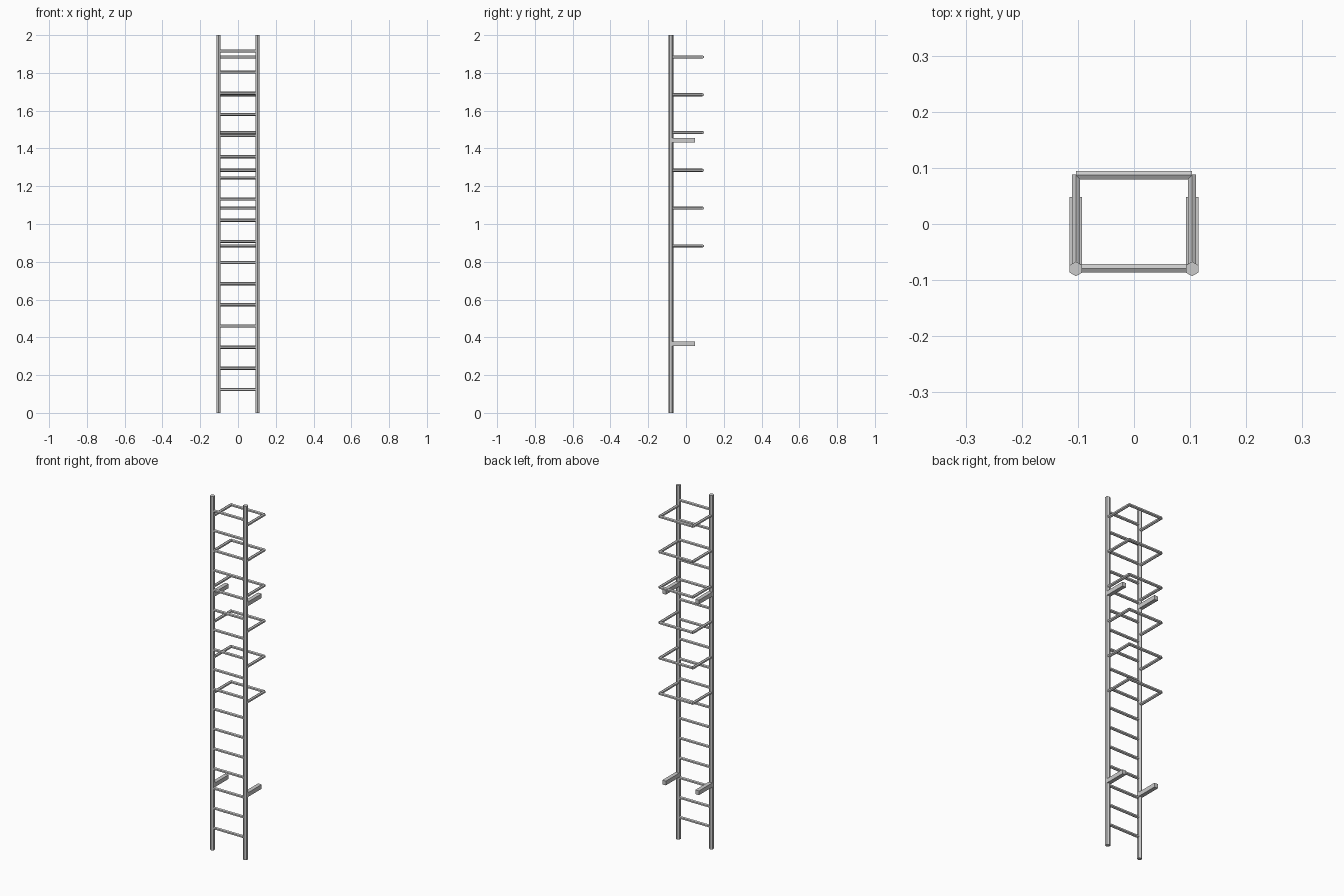
import bpy
from mathutils import Vector

if "Cube" in bpy.data.objects:
    bpy.data.objects.remove(bpy.data.objects["Cube"])

RAIL_X, RAIL_Y, BACK_Y = 0.1035, -0.080, 0.087
BAR_R = 0.0085


def hex_bar(name, a, b, radius):
    """Six-sided bar between two points; horizontal bars keep an edge on top."""
    a, b = Vector(a), Vector(b)
    d = b - a
    bpy.ops.mesh.primitive_cylinder_add(vertices=6, radius=radius, depth=d.length,
                                        location=(a + b) / 2)
    ob = bpy.context.object
    ob.name = name
    ob.rotation_euler = d.to_track_quat('Z', 'Y').to_euler()
    return ob


def box(name, lo, hi):
    lo, hi = Vector(lo), Vector(hi)
    bpy.ops.mesh.primitive_cube_add(size=1, location=(lo + hi) / 2)
    ob = bpy.context.object
    ob.name = name
    ob.scale = hi - lo
    return ob


# Upright side rails and the wall brackets attached to them
for side, s in (("left", -1), ("right", 1)):
    x = s * RAIL_X
    hex_bar(f"{side}_rail", (x, RAIL_Y, 0), (x, RAIL_Y, 2), 0.013)
    for level, z in (("lower", 0.365), ("upper", 1.443)):
        box(f"{side}_{level}_bracket", (x - 0.0112, -0.085, z - 0.012),
            (x + 0.0112, 0.048, z + 0.012))

# Rungs
for i in range(17):
    z = 0.124 + i * 0.112
    hex_bar(f"rung_{i + 1}", (-RAIL_X, RAIL_Y + 0.001, z), (RAIL_X, RAIL_Y + 0.001, z), BAR_R)

# Safety cage hoops: two side bars and a back bar each
for i in range(6):
    z = 0.884 + i * 0.2
    for side, s in (("left", -1), ("right", 1)):
        x = s * RAIL_X
        hex_bar(f"hoop_{i + 1}_{side}_bar", (x, RAIL_Y, z), (x, BACK_Y + 0.001, z), BAR_R)
    hex_bar(f"hoop_{i + 1}_back_bar", (-RAIL_X, BACK_Y, z), (RAIL_X, BACK_Y, z), BAR_R)
